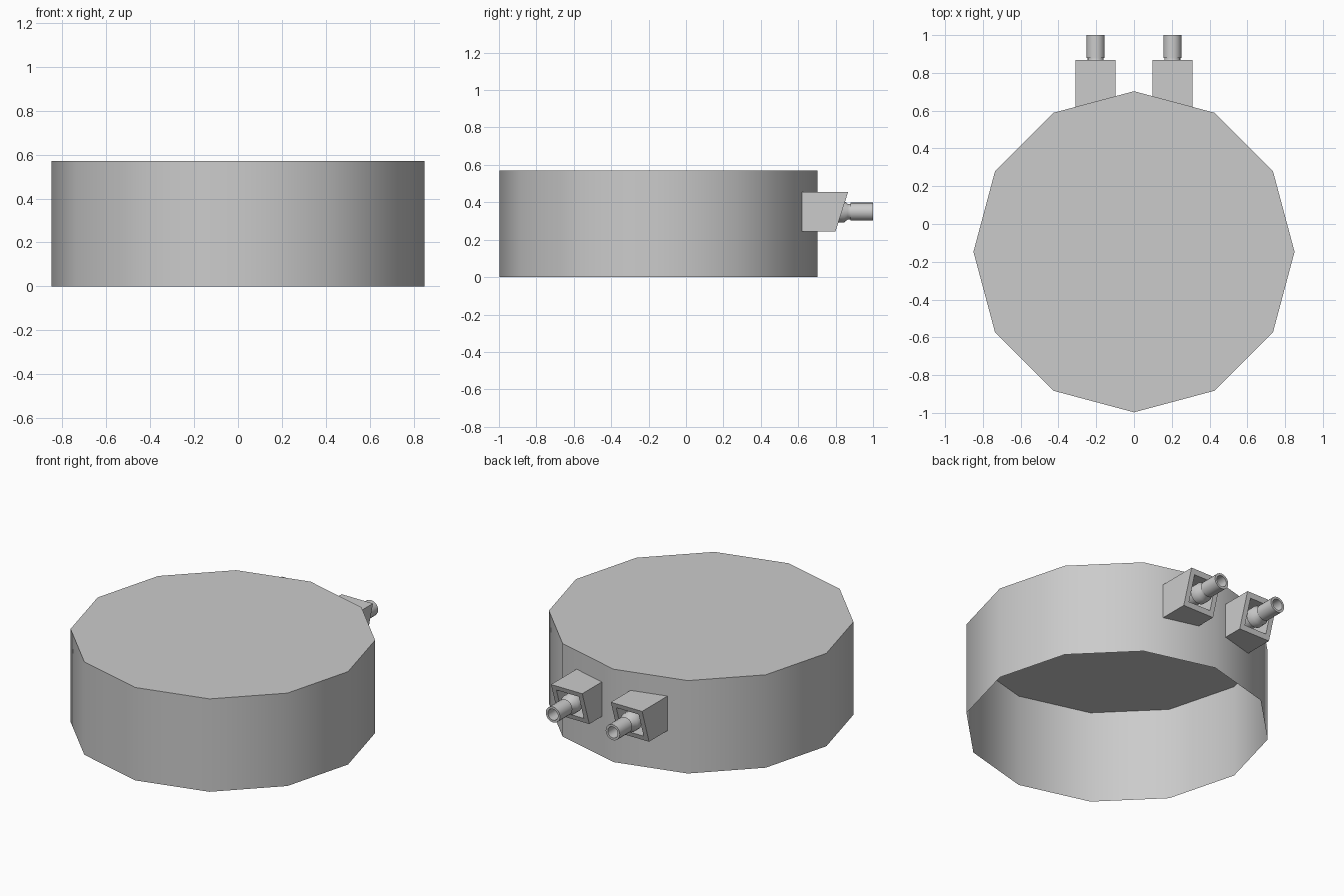
import bpy, bmesh
from math import pi, sin, cos, radians

if "Cube" in bpy.data.objects:
    bpy.data.objects.remove(bpy.data.objects["Cube"])

CY, R, H = -0.147, 0.85, 0.57      # drum centre, radius and height
NZ = 0.35                          # spout axis height


def finish(name, bm, smooth=None):
    bmesh.ops.recalc_face_normals(bm, faces=bm.faces)
    me = bpy.data.meshes.new(name)
    bm.to_mesh(me)
    bm.free()
    ob = bpy.data.objects.new(name, me)
    bpy.context.collection.objects.link(ob)
    if smooth:
        bpy.ops.object.select_all(action='DESELECT')
        ob.select_set(True)
        bpy.context.view_layer.objects.active = ob
        bpy.ops.object.shade_smooth_by_angle(angle=radians(smooth))
    return ob


def wall_y(x):
    # y of the drum's back facets at x
    return CY + R - abs(x) * (1 - cos(pi / 6)) / sin(pi / 6)


# Twelve-sided drum: closed top, open underneath, thin shell
bm = bmesh.new()
rings = [[bm.verts.new((R * sin(i * pi / 6), CY + R * cos(i * pi / 6), z))
          for i in range(12)] for z in (0, H)]
for i in range(12):
    j = (i + 1) % 12
    bm.faces.new((rings[0][i], rings[0][j], rings[1][j], rings[1][i]))
bm.faces.new(rings[1])
finish("drum", bm, 40)


def socket(name, x):
    # Hollow box against the drum wall, with a slanted rim
    bm = bmesh.new()

    def loop(half, front):
        out = []
        for sx, sz in ((-1, -1), (1, -1), (1, 1), (-1, 1)):
            px, pz = x + sx * half, NZ + sz * half
            y = 0.833 + (pz - NZ) * 0.32 if front else wall_y(px)
            out.append(bm.verts.new((px, y, pz)))
        return out

    loops = [loop(0.106, False), loop(0.106, True),
             loop(0.076, True), loop(0.076, False)]
    for a, b in zip(loops, loops[1:]):
        for i in range(4):
            j = (i + 1) % 4
            bm.faces.new((a[i], a[j], b[j], b[i]))
    finish(name, bm)


def spout(name, x, n=20):
    # Lathed tube with a collar and a hollow end
    profile = [(0.046, 0.655), (0.046, 0.80), (0.058, 0.80), (0.058, 0.845),
               (0.042, 0.865), (0.042, 0.88), (0.048, 0.88), (0.048, 1.0),
               (0.034, 1.0), (0.034, 0.84)]
    bm = bmesh.new()
    rows = [[bm.verts.new((x + r * cos(2 * pi * i / n), y,
                           NZ + r * sin(2 * pi * i / n)))
             for i in range(n)] for r, y in profile]
    for a, b in zip(rows, rows[1:]):
        for i in range(n):
            j = (i + 1) % n
            bm.faces.new((a[i], a[j], b[j], b[i]))
    bm.faces.new(rows[-1])
    finish(name, bm, 40)


for side, x in (("left", -0.203), ("right", 0.203)):
    socket("socket_" + side, x)
    spout("spout_" + side, x)
